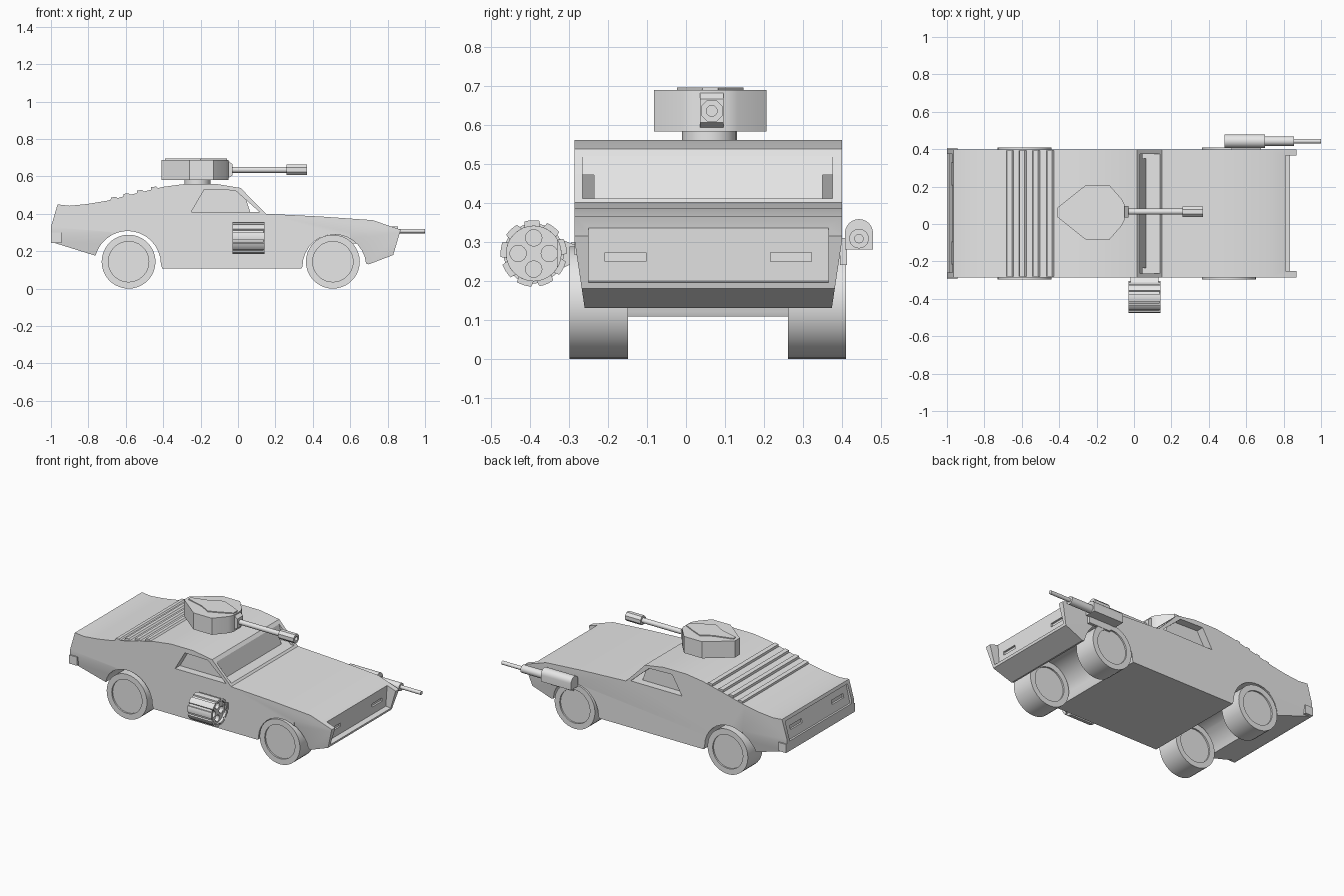
import bpy, bmesh
from math import sin, cos, pi, radians

cube = bpy.data.objects.get("Cube")
if cube:
    bpy.data.objects.remove(cube, do_unlink=True)

grey = bpy.data.materials.new("plain_grey")
grey.use_nodes = True
grey.diffuse_color = (0.8, 0.8, 0.8, 1)
grey.node_tree.nodes["Principled BSDF"].inputs["Base Color"].default_value = (0.8, 0.8, 0.8, 1)

MID = 0.057            # centre line of the car
HALF = 0.342           # half width of the hull
PLACE = {"x": lambda a, b, t: (t, a, b),
         "y": lambda a, b, t: (a, t, b),
         "z": lambda a, b, t: (a, b, t)}


def prism(name, pts, axis, lo, hi):
    """Extrude a 2D outline along an axis."""
    bm = bmesh.new()
    rings = [[bm.verts.new(PLACE[axis](a, b, t)) for a, b in pts] for t in (lo, hi)]
    bm.faces.new(rings[0])
    bm.faces.new(rings[1])
    n = len(pts)
    for i in range(n):
        j = (i + 1) % n
        bm.faces.new((rings[0][i], rings[0][j], rings[1][j], rings[1][i]))
    bmesh.ops.recalc_face_normals(bm, faces=bm.faces)
    mesh = bpy.data.meshes.new(name)
    bm.to_mesh(mesh)
    bm.free()
    mesh.materials.append(grey)
    ob = bpy.data.objects.new(name, mesh)
    bpy.context.collection.objects.link(ob)
    return ob


def box(name, x0, x1, y0, y1, z0, z1):
    return prism(name, [(x0, y0), (x1, y0), (x1, y1), (x0, y1)], "z", z0, z1)


def arc(cx, cy, r, start, end, n):
    return [(cx + r * cos(radians(start + (end - start) * i / n)),
             cy + r * sin(radians(start + (end - start) * i / n))) for i in range(n + 1)]


def rod(name, axis, a, b, r, lo, hi, n=24):
    return prism(name, arc(a, b, r, 0, 360, n)[:-1], axis, lo, hi)


def activate(ob):
    bpy.ops.object.select_all(action="DESELECT")
    ob.select_set(True)
    bpy.context.view_layer.objects.active = ob


def cut(ob, cutter):
    """Subtract the cutter and remove it."""
    mod = ob.modifiers.new("cut", "BOOLEAN")
    mod.operation = "DIFFERENCE"
    mod.solver = "EXACT"
    mod.object = cutter
    activate(ob)
    bpy.ops.object.modifier_apply(modifier=mod.name)
    bpy.data.objects.remove(cutter, do_unlink=True)


# Hull: side profile with wheel arches, extruded across the width
profile = [(-1.0, 0.25), (-1.0, 0.33), (-0.965, 0.45), (-0.9, 0.443), (-0.8, 0.453),
           (-0.7, 0.47), (-0.55, 0.508), (-0.4, 0.544), (-0.28, 0.56), (-0.12, 0.56),
           (0.015, 0.538), (0.06, 0.49), (0.15, 0.4), (0.45, 0.385), (0.72, 0.366),
           (0.87, 0.315), (0.83, 0.18), (0.7, 0.13)]
profile += arc(0.515, 0.12, 0.17, 5, 180, 14)
profile += [(0.34, 0.108), (-0.405, 0.108)]
profile += arc(-0.59, 0.13, 0.178, 0, 165, 14)
hull = prism("hull", profile, "y", MID - HALF, MID + HALF)

# Windscreen, nose recess and tail recess
cut(hull, prism("cutter", [(0.03, 0.52), (0.065, 0.41), (0.138, 0.41), (0.2, 0.52)], "y", -0.265, 0.375))
cut(hull, prism("cutter", [(0.815, 0.42), (0.8, 0.2), (0.95, 0.18), (0.95, 0.42)], "y", -0.25, 0.365))
cut(hull, prism("cutter", [(-0.96, 0.43), (-0.988, 0.31), (-1.1, 0.31), (-1.1, 0.43)], "y", -0.26, 0.375))

for s in (-1, 1):
    side = MID + s * HALF
    # Side window
    cut(hull, prism("cutter", [(-0.25, 0.41), (-0.18, 0.53), (-0.015, 0.525), (0.115, 0.41)],
                    "y", *sorted((side - s * 0.05, side + s * 0.05))))
    # Tucked-in lower corners at nose and tail
    for x0, x1, low in ((0.6, 0.95, 0.1), (-1.1, -0.68, 0.15)):
        wedge = [(side + s * 0.02, 0.3), (side, 0.3), (side - s * 0.03, low), (side + s * 0.02, low)]
        cut(hull, prism("cutter", wedge, "x", x0, x1))
    # Headlight and tail light slots
    y = MID + s * 0.212
    cut(hull, box("cutter", 0.792, 0.9, y - 0.052, y + 0.052, 0.25, 0.272))
    cut(hull, box("cutter", -1.1, -0.965, y - 0.06, y + 0.06, 0.36, 0.385))

# Rear bumper
box("rear_bumper", -1.0, -0.945, MID - HALF - 0.008, MID + HALF + 0.008, 0.245, 0.3)

# Louvres over the rear window
for i, (x, z) in enumerate(((-0.665, 0.475), (-0.597, 0.494), (-0.525, 0.512), (-0.45, 0.53))):
    prism(f"louvre_{i + 1}", [(x - 0.018, z - 0.01), (x - 0.014, z + 0.012),
                              (x + 0.012, z + 0.016), (x + 0.03, z)], "y", -0.28, 0.394)

# Wheels with recessed discs on both faces
for end, x in (("front", 0.507), ("rear", -0.585)):
    for name, y0, y1 in (("right", -0.298, -0.149), ("left", 0.261, 0.41)):
        wheel = rod(f"{end}_{name}_wheel", "y", x, 0.144, 0.144, y0, y1, 36)
        cut(wheel, rod("cutter", "y", x, 0.144, 0.108, y0 - 0.02, y0 + 0.01, 36))
        cut(wheel, rod("cutter", "y", x, 0.144, 0.108, y1 - 0.01, y1 + 0.02, 36))

# Roof turret
TY = 0.066
rod("turret_neck", "z", -0.217, 0.06, 0.07, 0.55, 0.585)
half = [(-0.05, 0.04), (-0.065, 0.07), (-0.13, 0.144), (-0.26, 0.144), (-0.41, 0.025)]
outline = half + [(x, -y) for x, y in reversed(half)]
prism("turret", [(x, TY - 0.004 + y) for x, y in outline], "z", 0.582, 0.689)
plate = [(-0.06, 0.02), (-0.13, 0.055), (-0.2, 0.085), (-0.27, 0.045), (-0.39, 0.012)]
prism("turret_hatch", [(x, TY - 0.004 + y) for x, y in plate + [(x, -y) for x, y in reversed(plate)]],
      "z", 0.685, 0.695)
prism("gun_mantlet", [(-0.055, 0.59), (-0.055, 0.685), (-0.03, 0.665), (-0.03, 0.605)], "y", TY - 0.03, TY + 0.03)
rod("turret_barrel", "x", TY, 0.635, 0.016, -0.04, 0.28, 16)
muzzle = prism("turret_muzzle", arc(TY, 0.635, 0.03, 22.5, 382.5, 8)[:-1], "x", 0.26, 0.37)
cut(muzzle, rod("cutter", "x", TY, 0.635, 0.014, 0.34, 0.4, 16))

# Rotary pod on the right side
PY, PZ = -0.39, 0.27
pod = rod("side_pod", "x", PY, PZ, 0.077, -0.03, 0.135, 32)
cut(pod, rod("cutter", "x", PY, PZ, 0.07, 0.125, 0.2, 32))
for i in range(4):
    a = i * pi / 2
    cut(pod, rod("cutter", "x", PY + 0.04 * cos(a), PZ + 0.04 * sin(a), 0.021, 0.08, 0.2, 16))
for i in range(9):
    a = i * 40
    strip = arc(PY, PZ, 0.085, a, a + 26, 4) + arc(PY, PZ, 0.07, a + 30, a - 4, 4)
    prism(f"pod_strip_{i + 1}", strip, "x", -0.03, 0.142)
prism("pod_arm", [(-0.33, 0.31), (-0.28, 0.29), (-0.28, 0.25), (-0.33, 0.225)], "x", -0.02, 0.13)

# Machine gun on the left side
GY, GZ = 0.443, 0.308
receiver = arc(GY, 0.322, 0.036, 0, 180, 12) + [(GY - 0.036, 0.28), (GY + 0.036, 0.28)]
prism("gun_receiver", receiver, "x", 0.485, 0.7)
rod("gun_jacket", "x", GY, GZ, 0.025, 0.69, 0.855)
rod("gun_barrel", "x", GY, GZ, 0.012, 0.85, 1.0, 16)
box("gun_bracket", 0.52, 0.68, 0.395, 0.412, 0.24, 0.31)

# Smooth rounded surfaces, keep hard edges
for ob in list(bpy.context.scene.objects):
    if ob.type == "MESH" and grey.name in ob.data.materials:
        activate(ob)
        bpy.ops.object.shade_smooth_by_angle(angle=radians(30))
